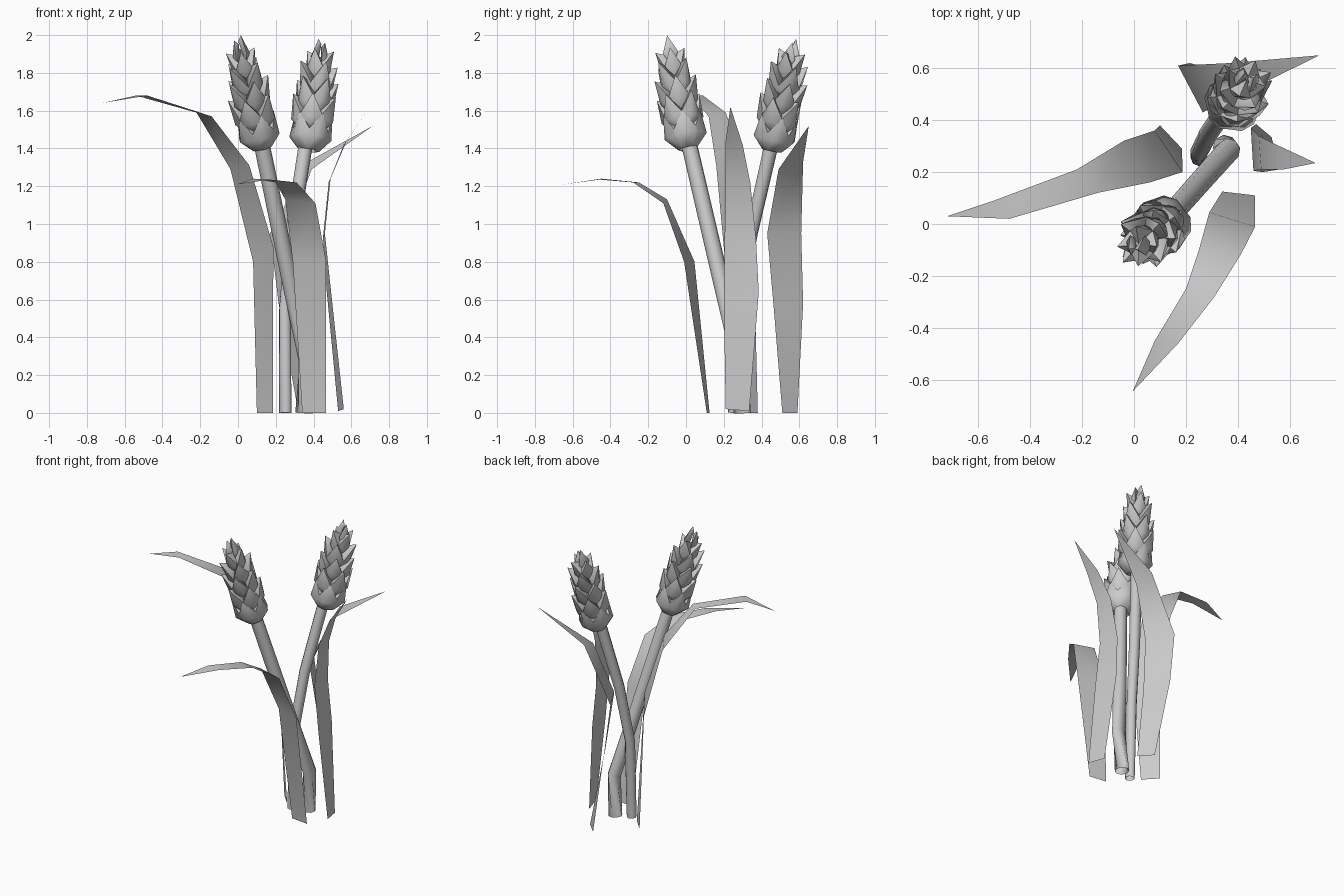
import bpy, bmesh, math
from mathutils import Vector, Matrix

cube = bpy.data.objects.get("Cube")
if cube:
    bpy.data.objects.remove(cube, do_unlink=True)

GREY = (0.6, 0.6, 0.6, 1.0)
mat = bpy.data.materials.new("plain grey")
mat.use_nodes = True
mat.diffuse_color = GREY
mat.node_tree.nodes["Principled BSDF"].inputs["Base Color"].default_value = GREY


def finish(bm, name, angle):
    bmesh.ops.recalc_face_normals(bm, faces=bm.faces)
    mesh = bpy.data.meshes.new(name)
    bm.to_mesh(mesh)
    bm.free()
    mesh.materials.append(mat)
    obj = bpy.data.objects.new(name, mesh)
    bpy.context.collection.objects.link(obj)
    bpy.ops.object.select_all(action='DESELECT')
    obj.select_set(True)
    bpy.context.view_layer.objects.active = obj
    bpy.ops.object.shade_smooth_by_angle(angle=math.radians(angle))


def leaf(name, left, right, tip):
    """Blade between two edge paths, closing to a point."""
    bm = bmesh.new()
    a = [bm.verts.new(p) for p in left]
    b = [bm.verts.new(p) for p in right]
    for i in range(len(a) - 1):
        bm.faces.new((a[i], b[i], b[i + 1], a[i + 1]))
    bm.faces.new((a[-1], b[-1], bm.verts.new(tip)))
    finish(bm, name, 60)


def stalk(name, path, r0, r1, sides=8):
    """Tapered tube along a path, open at the ends."""
    bm = bmesh.new()
    pts = [Vector(p) for p in path]
    n = len(pts) - 1
    rings = []
    for i, p in enumerate(pts):
        tangent = pts[min(i + 1, n)] - pts[max(i - 1, 0)]
        turn = tangent.to_track_quat('Z', 'Y')
        r = r0 + (r1 - r0) * i / n
        angles = [math.tau * k / sides for k in range(sides)]
        rings.append([bm.verts.new(p + turn @ Vector((r * math.cos(t), r * math.sin(t), 0)))
                      for t in angles])
    for low, high in zip(rings, rings[1:]):
        for k in range(sides):
            j = (k + 1) % sides
            bm.faces.new((low[k], low[j], high[j], high[k]))
    finish(bm, name, 50)


def ear(name, base, top, spin):
    """Grain head: staggered rings of plump pointed husks around an axis."""
    bm = bmesh.new()
    base, top = Vector(base), Vector(top)
    axis = top - base
    place = Matrix.Translation(base) @ axis.to_track_quat('Z', 'Y').to_matrix().to_4x4()

    def husk(z, length, belly, flare, width, angle):
        root = belly * 0.4
        shape = [(root, -width * 0.4, 0), (root, width * 0.4, 0), (root * 1.4, 0, 0),
                 (belly * 0.72, -width, length * 0.36), (belly * 0.72, width, length * 0.36),
                 (belly * 1.1, -width * 0.35, length * 0.34),
                 (belly * 1.1, width * 0.35, length * 0.34),
                 (flare, 0, length), (0, 0, length * 0.8)]
        m = place @ Matrix.Rotation(angle, 4, 'Z') @ Matrix.Translation((0, 0, z))
        verts = [bm.verts.new(m @ Vector(p)) for p in shape]
        bmesh.ops.convex_hull(bm, input=verts)

    # count, start height, length, belly radius, tip radius, half width
    rows = [(5, 0.0, 0.19, 0.1, 0.105, 0.078), (5, 0.09, 0.2, 0.1, 0.12, 0.07),
            (5, 0.19, 0.19, 0.09, 0.117, 0.064), (4, 0.28, 0.19, 0.077, 0.107, 0.06),
            (4, 0.375, 0.165, 0.056, 0.078, 0.05)]
    for i, (count, *size) in enumerate(rows):
        for k in range(count):
            husk(*size, spin + math.tau * (k + 0.5 * (i % 2)) / count)
    for k in range(2):
        husk(axis.length - 0.15, 0.15 - 0.02 * k, 0.042, 0.02, 0.04, spin + math.pi * k)
    bmesh.ops.delete(bm, geom=[v for v in bm.verts if not v.link_faces], context='VERTS')
    finish(bm, name, 50)


# Stalks
stalk("front_stalk", [(0.35, 0.297, 0), (0.365, 0.285, 0.28), (0.275, 0.185, 0.7),
                      (0.12, 0.01, 1.45)], 0.047, 0.042)
stalk("back_stalk", [(0.25, 0.255, 0), (0.25, 0.275, 0.55), (0.285, 0.345, 0.95),
                     (0.36, 0.455, 1.43)], 0.032, 0.038)

# Grain heads
ear("front_ear", (0.125, 0.01, 1.4), (-0.005, -0.1, 1.995), 0.9)
ear("back_ear", (0.375, 0.452, 1.39), (0.445, 0.575, 1.98), 0.1)

# Leaves
leaf("right_leaf",
     [(0.1, 0.38, 0), (0.08, 0.36, 0.8), (-0.04, 0.32, 1.29), (-0.22, 0.21, 1.59),
      (-0.54, 0.09, 1.68)],
     [(0.185, 0.29, 0), (0.187, 0.2, 0.88), (0.06, 0.16, 1.31), (-0.14, 0.12, 1.57),
      (-0.48, 0.02, 1.68)], (-0.72, 0.03, 1.64))
leaf("front_leaf",
     [(0.34, 0.125, 0), (0.29, 0.045, 0.8), (0.25, -0.1, 1.13), (0.2, -0.25, 1.22),
      (0.08, -0.45, 1.24)],
     [(0.467, 0.11, 0), (0.467, -0.01, 0.8), (0.41, -0.12, 1.11), (0.31, -0.28, 1.22),
      (0.17, -0.46, 1.235)], (-0.005, -0.645, 1.21))
leaf("back_leaf",
     [(0.4, 0.51, 0), (0.31, 0.465, 0.55), (0.265, 0.43, 0.95), (0.39, 0.49, 1.29)],
     [(0.32, 0.59, 0), (0.215, 0.62, 0.58), (0.17, 0.61, 0.95), (0.37, 0.62, 1.33)],
     (0.715, 0.65, 1.52))
leaf("left_leaf",
     [(0.56, 0.21, 0.02), (0.495, 0.2, 0.62), (0.46, 0.205, 0.95), (0.49, 0.21, 1.24),
      (0.575, 0.21, 1.44)],
     [(0.53, 0.335, 0.01), (0.47, 0.385, 0.64), (0.45, 0.37, 0.93), (0.48, 0.34, 1.22),
      (0.56, 0.3, 1.42)], (0.7, 0.235, 1.62))
